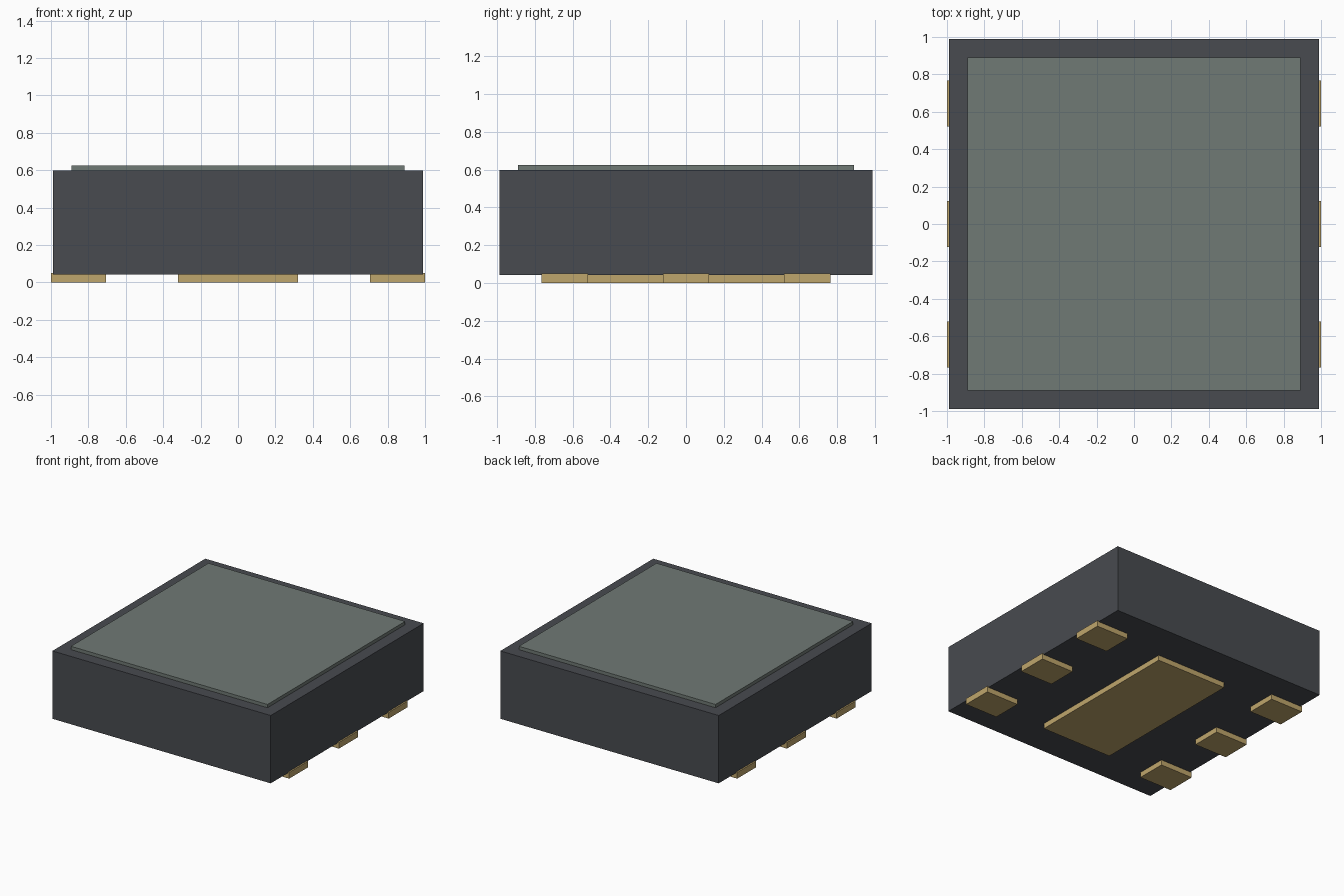
import bpy

cube = bpy.data.objects.get("Cube")
if cube:
    bpy.data.objects.remove(cube, do_unlink=True)


def material(name, rgb):
    mat = bpy.data.materials.new(name)
    mat.use_nodes = True
    color = (*rgb, 1)
    mat.diffuse_color = color
    mat.node_tree.nodes["Principled BSDF"].inputs["Base Color"].default_value = color
    return mat


def box(name, x, y, z, mat):
    """Box spanning the given (low, high) range on each axis."""
    spans = (x, y, z)
    bpy.ops.mesh.primitive_cube_add(size=1, location=[(a + b) / 2 for a, b in spans])
    obj = bpy.context.object
    obj.name = name
    obj.scale = [b - a for a, b in spans]
    bpy.ops.object.transform_apply(location=False, rotation=False, scale=True)
    obj.data.materials.append(mat)
    return obj


charcoal = material("charcoal", (0.065, 0.070, 0.080))
grey_green = material("grey green", (0.160, 0.192, 0.176))
gold = material("gold", (0.52, 0.38, 0.15))

# Package body and raised lid
box("package_body", (-0.988, 0.988), (-0.988, 0.988), (0.043, 0.598), charcoal)
box("lid", (-0.89, 0.89), (-0.89, 0.89), (0.59, 0.625), grey_green)

# Large centre pad underneath
box("centre_pad", (-0.32, 0.32), (-0.67, 0.67), (0, 0.05), gold)

# Three contact pads along each side, just proud of the body
for side, inner, outer in (("left", 0.705, 1), ("right", -1, -0.705)):
    for row, y in (("front", -0.643), ("middle", 0), ("back", 0.643)):
        box(f"{side}_{row}_pad", (inner, outer), (y - 0.123, y + 0.123), (0, 0.05), gold)
